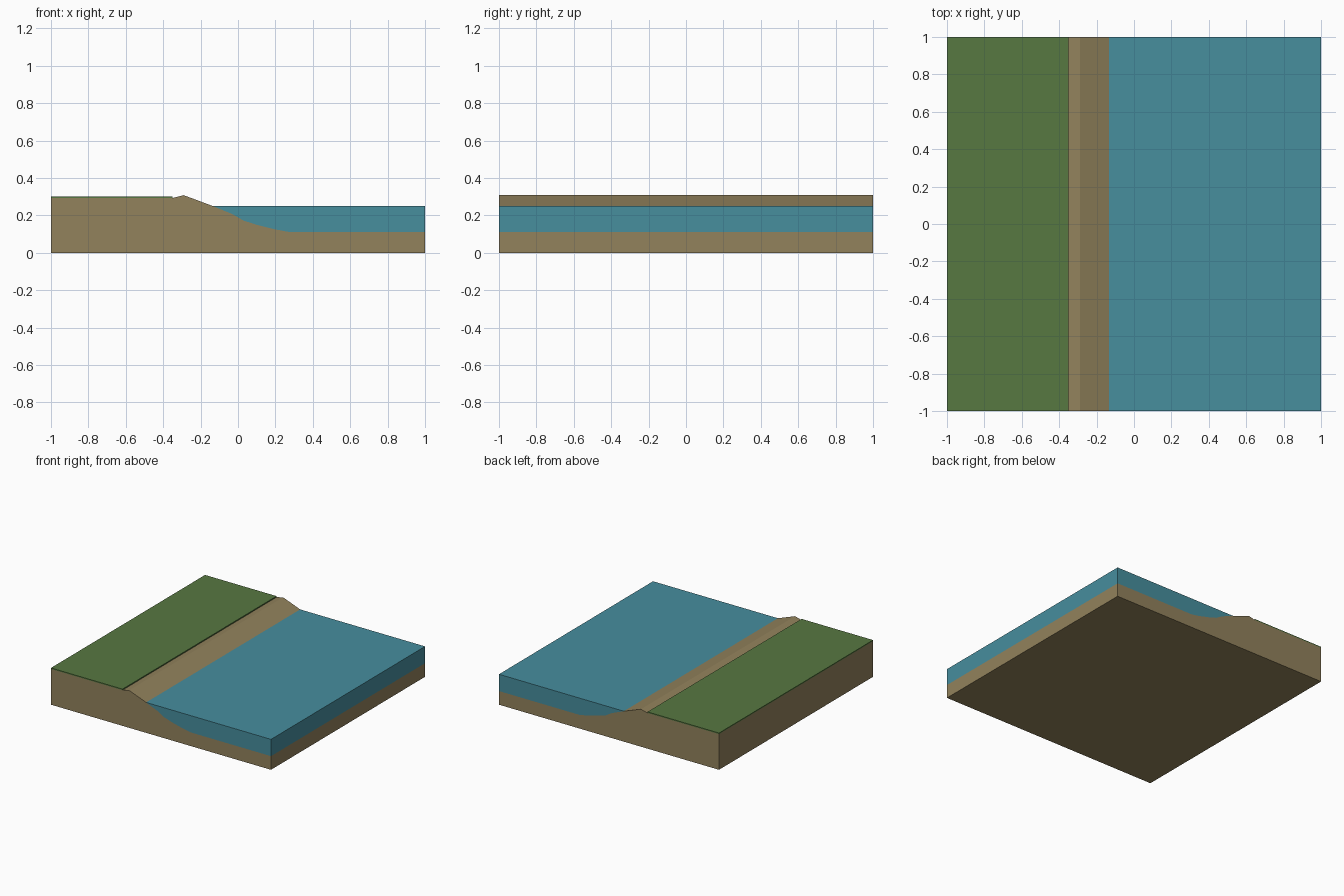
import bpy

if "Cube" in bpy.data.objects:
    bpy.data.objects.remove(bpy.data.objects["Cube"])


def srgb(r, g, b):
    """Convert 0-255 display values to a linear colour."""
    lin = [(c / 255 / 12.92) if c < 10 else ((c / 255 + 0.055) / 1.055) ** 2.4 for c in (r, g, b)]
    return (*lin, 1.0)


def material(name, rgb):
    m = bpy.data.materials.new(name)
    m.diffuse_color = srgb(*rgb)
    m.use_nodes = True
    m.node_tree.nodes["Principled BSDF"].inputs["Base Color"].default_value = m.diffuse_color
    return m


def extrude_profile(name, profile, mat):
    """Sweep a counter-clockwise (x, z) profile from y = -1 to y = 1."""
    n = len(profile)
    verts = [(x, y, z) for y in (-1, 1) for x, z in profile]
    faces = [list(range(n)), list(reversed(range(n, 2 * n)))]
    faces += [[(i + 1) % n, i, n + i, n + (i + 1) % n] for i in range(n)]
    mesh = bpy.data.meshes.new(name)
    mesh.from_pydata(verts, [], faces)
    mesh.materials.append(mat)
    obj = bpy.data.objects.new(name, mesh)
    bpy.context.collection.objects.link(obj)
    return obj


sand = material("sand", (146, 130, 92))
grass = material("grass green", (87, 120, 65))
water = material("water blue", (71, 142, 158))

WATER_LEVEL, BED = 0.25, 0.112

# Sloping bed below the waterline, from deep water up to the shore
slope = [(0.27, BED), (0.2, 0.125), (0.1, 0.15), (0.03, 0.172), (-0.03, 0.207), (-0.135, WATER_LEVEL)]

# Ground: flat land, low ridge, beach and bed
extrude_profile("ground", [(-1, 0), (1, 0), (1, BED)] + slope
                + [(-0.29, 0.308), (-0.35, 0.293), (-1, 0.293)], sand)

# Water resting on the bed
extrude_profile("water", [(1, BED), (1, WATER_LEVEL)] + slope[::-1], water)

# Thin grass sheet on the flat land
extrude_profile("grass", [(-1, 0.293), (-0.35, 0.293), (-0.35, 0.302), (-1, 0.302)], grass)
